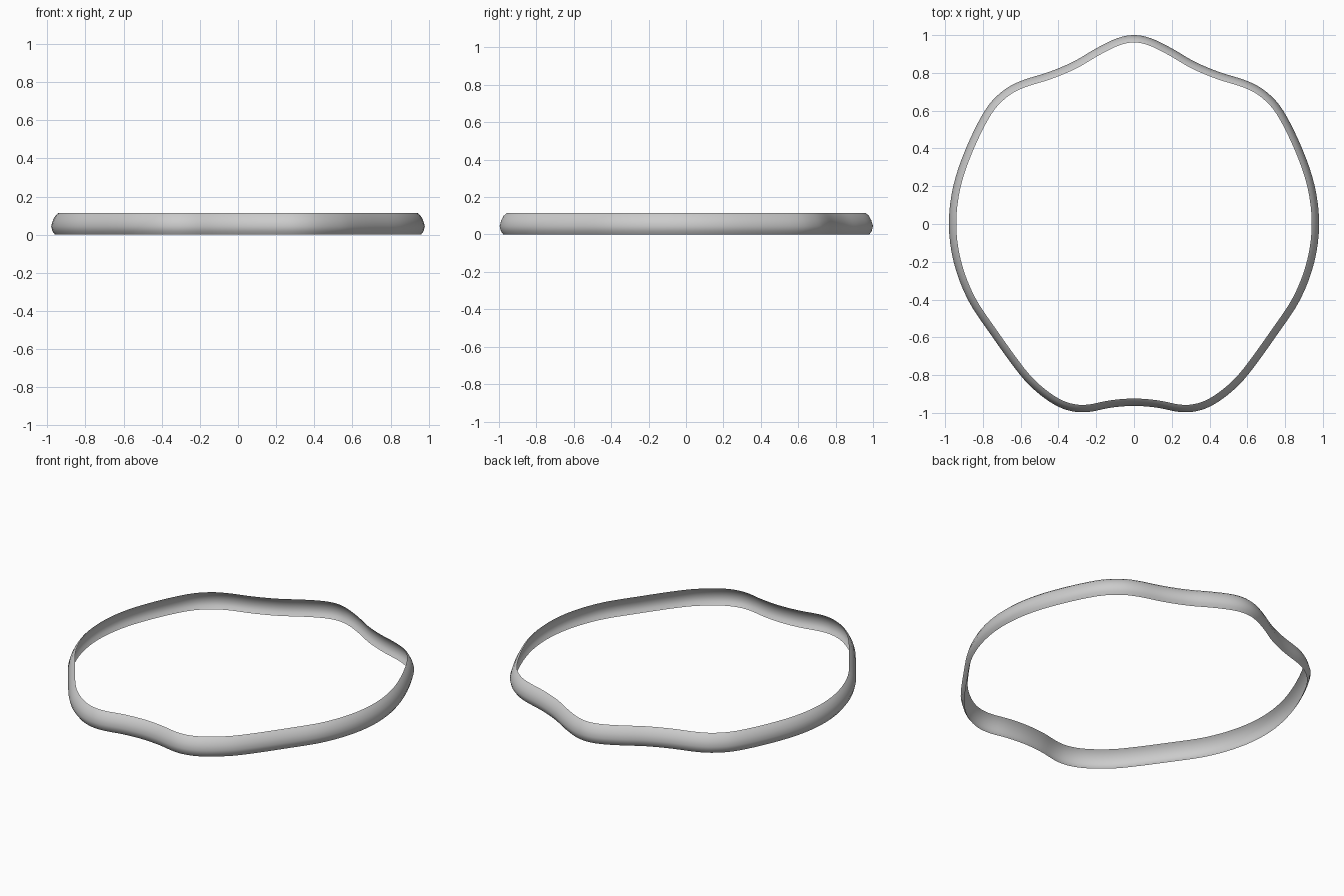
import bpy
import bmesh
from mathutils import Vector

cube = bpy.data.objects.get("Cube")
if cube:
    bpy.data.objects.remove(cube, do_unlink=True)

# Right-hand half of the plan outline, back centre to front centre
HALF = [(0, 1.0), (0.09, 0.983), (0.2, 0.93), (0.32, 0.86), (0.45, 0.805),
        (0.6, 0.757), (0.7, 0.7), (0.79, 0.6), (0.89, 0.4), (0.957, 0.2),
        (0.98, 0.0), (0.955, -0.2), (0.88, -0.4), (0.755, -0.59),
        (0.61, -0.79), (0.52, -0.885), (0.42, -0.957), (0.33, -0.991),
        (0.24, -0.995), (0.12, -0.972), (0, -0.963)]
# Band cross-section: (inward offset, height), bottom to top
PROFILE = [(0.02, 0), (0.007, 0.018), (0, 0.045), (0.009, 0.075),
           (0.022, 0.1), (0.039, 0.115)]
STEPS = 4


def smooth_loop(points, steps):
    """Closed Catmull-Rom curve through the points."""
    result, n = [], len(points)
    for i in range(n):
        a, b, c, d = (points[(i + k) % n] for k in (-1, 0, 1, 2))
        for s in range(steps):
            t = s / steps
            result.append(0.5 * (2 * b + (c - a) * t
                                 + (2 * a - 5 * b + 4 * c - d) * t ** 2
                                 + (3 * b - a - 3 * c + d) * t ** 3))
    return result


# Mirror the half outline and smooth it
outline = [Vector(p) for p in HALF]
outline += [Vector((-x, y)) for x, y in HALF[-2:0:-1]]
path = smooth_loop(outline, STEPS)
count = len(path)

# Sweep the cross-section round the outline as an open sheet
bm = bmesh.new()
rings = []
for i, p in enumerate(path):
    tangent = (path[(i + 1) % count] - path[i - 1]).normalized()
    inward = Vector((tangent.y, -tangent.x))   # the path runs clockwise
    rings.append([bm.verts.new((*(p + inward * off), z)) for off, z in PROFILE])
for i in range(count):
    a, b = rings[i], rings[(i + 1) % count]
    for j in range(len(PROFILE) - 1):
        bm.faces.new((a[j], a[j + 1], b[j + 1], b[j]))

mesh = bpy.data.meshes.new("rim_band")
bm.to_mesh(mesh)
bm.free()
band = bpy.data.objects.new("rim_band", mesh)
bpy.context.collection.objects.link(band)
for poly in mesh.polygons:
    poly.use_smooth = True

# Plain grey finish
grey = bpy.data.materials.new("light_grey")
grey.use_nodes = True
colour = (0.6, 0.6, 0.6, 1)
grey.diffuse_color = colour
grey.node_tree.nodes["Principled BSDF"].inputs["Base Color"].default_value = colour
mesh.materials.append(grey)
